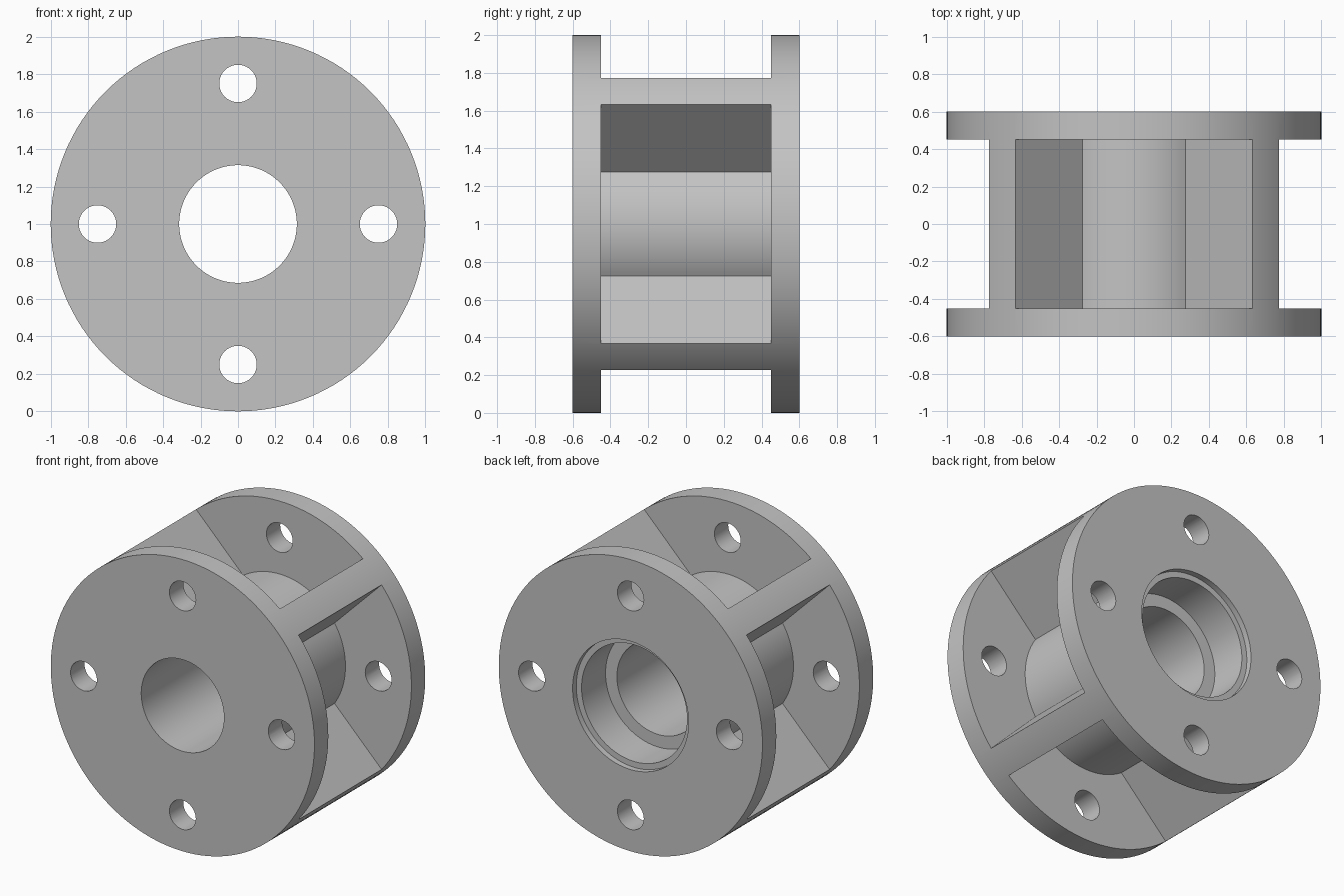
import bpy, bmesh
from math import sin, cos, pi, asin, radians
from mathutils import Matrix

default = bpy.data.objects.get("Cube")
if default:
    bpy.data.objects.remove(default, do_unlink=True)

SEGMENTS = 128
CENTRE = Matrix.Translation((0, 0, 1))
HUB_R, RIB_HALF, POCKET_Y = 0.5, 0.1, 0.45

grey = bpy.data.materials.new("plain grey")
grey.use_nodes = True
grey.diffuse_color = (0.55, 0.55, 0.55, 1)
grey.node_tree.nodes["Principled BSDF"].inputs["Base Color"].default_value = (0.55, 0.55, 0.55, 1)


def make_object(name, bm):
    bmesh.ops.recalc_face_normals(bm, faces=bm.faces)
    bm.transform(CENTRE)
    mesh = bpy.data.meshes.new(name)
    bm.to_mesh(mesh)
    bm.free()
    mesh.materials.append(grey)
    obj = bpy.data.objects.new(name, mesh)
    bpy.context.collection.objects.link(obj)
    return obj


def lathe(name, profile):
    """Revolve a closed (radius, y) profile around the y axis."""
    bm = bmesh.new()
    rings = []
    for i in range(SEGMENTS):
        a = 2 * pi * i / SEGMENTS
        rings.append([bm.verts.new((r * cos(a), y, r * sin(a))) for r, y in profile])
    n = len(profile)
    for i in range(SEGMENTS):
        a, b = rings[i], rings[(i + 1) % SEGMENTS]
        for j in range(n):
            k = (j + 1) % n
            bm.faces.new((a[j], a[k], b[k], b[j]))
    return make_object(name, bm)


def add_prism(bm, outline, half_depth):
    """Extrude an (x, z) outline along y, on both sides of the middle."""
    front = [bm.verts.new((x, -half_depth, z)) for x, z in outline]
    back = [bm.verts.new((x, half_depth, z)) for x, z in outline]
    bm.faces.new(front)
    bm.faces.new(back[::-1])
    n = len(outline)
    for i in range(n):
        j = (i + 1) % n
        bm.faces.new((front[i], back[i], back[j], front[j]))


def arc(radius, start, end, steps):
    angles = [start + (end - start) * i / steps for i in range(steps + 1)]
    return [(radius * cos(a), radius * sin(a)) for a in angles]


# Round body with a through bore and a stepped bearing seat at the back
body = lathe("flanged_hub", [
    (0.314, -0.6), (1, -0.6), (1, 0.6), (0.44, 0.6),
    (0.44, 0.56), (0.40, 0.56), (0.40, 0.3), (0.314, 0.3)])

# Four pockets that leave the hub and the diagonal ribs between the flanges
pockets_bm, holes_bm = bmesh.new(), bmesh.new()
for quarter in range(4):
    turn = quarter * pi / 2
    inner = pi / 4 - asin(RIB_HALF / HUB_R)
    outer = pi / 4 - asin(RIB_HALF / 1.2)
    outline = arc(HUB_R, turn - inner, turn + inner, 24) + arc(1.2, turn + outer, turn - outer, 12)
    add_prism(pockets_bm, outline, POCKET_Y)
    # Bolt holes through both flanges
    ring = arc(0.1, 0, 2 * pi, 40)[:-1]
    add_prism(holes_bm, [(x + 0.75 * cos(turn), z + 0.75 * sin(turn)) for x, z in ring], 0.7)

cutters = [make_object("pocket_cutter", pockets_bm), make_object("bolt_hole_cutter", holes_bm)]

bpy.context.view_layer.objects.active = body
for cutter in cutters:
    cutter.hide_render = True
    mod = body.modifiers.new(cutter.name, 'BOOLEAN')
    mod.operation = 'DIFFERENCE'
    mod.solver = 'EXACT'
    mod.object = cutter
    bpy.ops.object.modifier_apply(modifier=mod.name)
for cutter in cutters:
    bpy.data.objects.remove(cutter, do_unlink=True)

# Smooth round walls, sharp rims
bpy.ops.object.select_all(action='DESELECT')
body.select_set(True)
bpy.ops.object.shade_smooth_by_angle(angle=radians(30))
